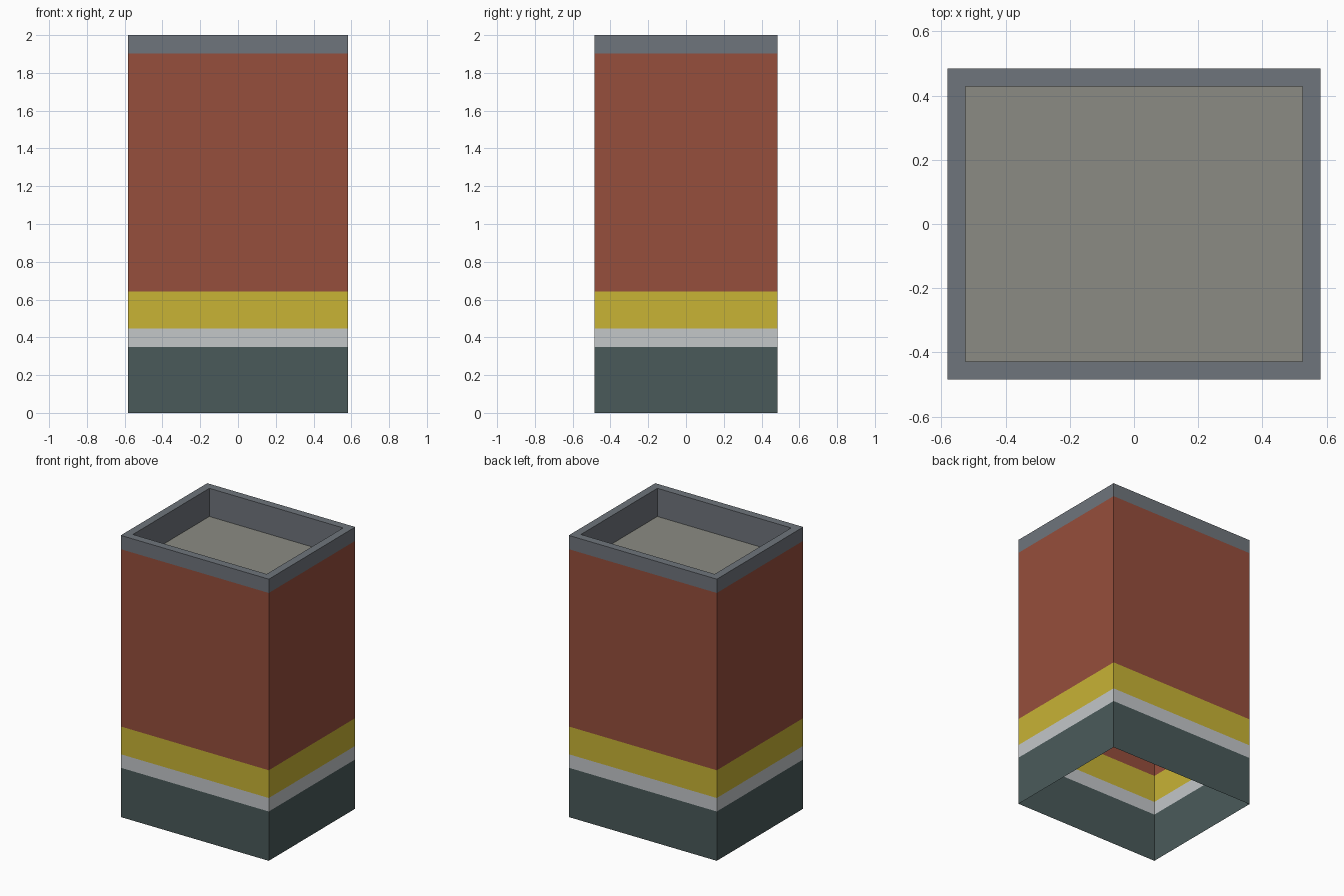
import bpy
import bmesh

if "Cube" in bpy.data.objects:
    bpy.data.objects.remove(bpy.data.objects["Cube"])

HX, HY = 0.5815, 0.485   # half width and half depth
RIM = 0.056              # parapet thickness


def material(name, rgb):
    """Flat material from 0-255 display values."""
    mat = bpy.data.materials.new(name)
    lin = [((c / 255 + 0.055) / 1.055) ** 2.4 for c in rgb]
    mat.diffuse_color = (*lin, 1.0)
    mat.use_nodes = True
    mat.node_tree.nodes["Principled BSDF"].inputs["Base Color"].default_value = mat.diffuse_color
    return mat


def shell(name, mat, rings, cap=False):
    """Join rectangular rings (inset, z) into an open strip, optionally closing the last ring."""
    bm = bmesh.new()
    loops = []
    for inset, z in rings:
        x, y = HX - inset, HY - inset
        loops.append([bm.verts.new((sx * x, sy * y, z))
                      for sx, sy in ((-1, -1), (1, -1), (1, 1), (-1, 1))])
    for a, b in zip(loops, loops[1:]):
        for i in range(4):
            j = (i + 1) % 4
            bm.faces.new((a[i], a[j], b[j], b[i]))
    if cap:
        bm.faces.new(loops[-1])
    mesh = bpy.data.meshes.new(name)
    bm.to_mesh(mesh)
    bm.free()
    mesh.materials.append(mat)
    obj = bpy.data.objects.new(name, mesh)
    bpy.context.collection.objects.link(obj)
    return obj


# Wall bands, open underneath
bands = [
    ("base_wall", "dark green grey", (74, 90, 90), 0.0, 0.35),
    ("white_band", "pale grey", (195, 199, 201), 0.35, 0.446),
    ("yellow_band", "yellow", (200, 179, 53), 0.446, 0.643),
    ("brick_wall", "brick red", (150, 78, 60), 0.643, 1.902),
]
for name, colour, rgb, z0, z1 in bands:
    shell(name, material(colour, rgb), [(0, z0), (0, z1)])

# Parapet: outer face, flat top, inner face
shell("parapet", material("slate grey", (111, 117, 124)),
      [(0, 1.902), (0, 2.0), (RIM, 2.0), (RIM, 1.8)])

# Sunken roof
shell("roof", material("warm grey", (139, 139, 131)), [(RIM, 1.8)], cap=True)
